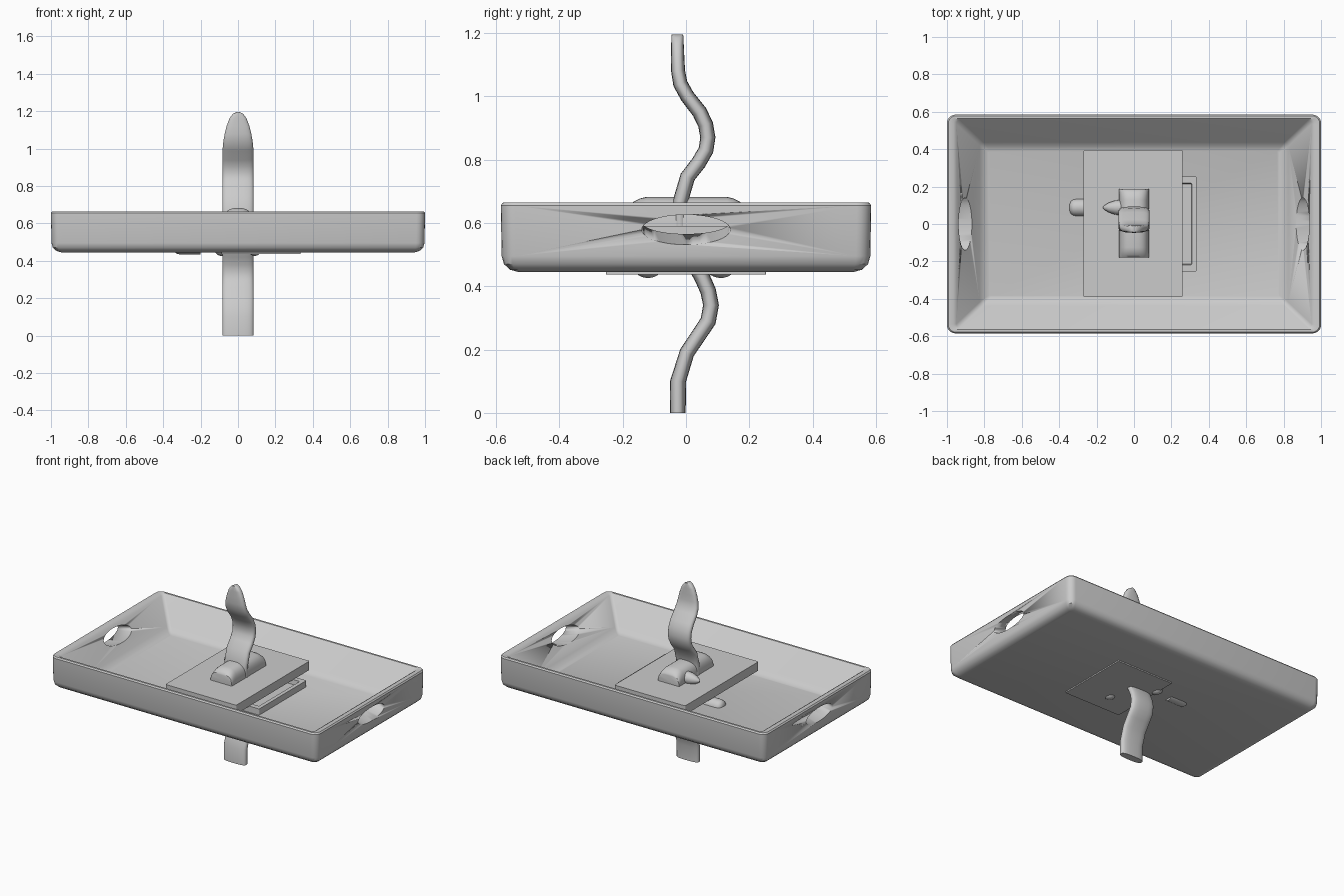
import bpy, bmesh, math
from mathutils import Matrix

if "Cube" in bpy.data.objects:
    bpy.data.objects.remove(bpy.data.objects["Cube"])


def finish(bm, name, angle=35):
    bmesh.ops.recalc_face_normals(bm, faces=bm.faces)
    me = bpy.data.meshes.new(name)
    bm.to_mesh(me)
    bm.free()
    ob = bpy.data.objects.new(name, me)
    bpy.context.collection.objects.link(ob)
    bpy.ops.object.select_all(action='DESELECT')
    ob.select_set(True)
    bpy.context.view_layer.objects.active = ob
    bpy.ops.object.shade_smooth_by_angle(angle=math.radians(angle))
    return ob


def loft(name, rings, angle=35):
    """Skin a list of closed point rings and cap both ends."""
    bm = bmesh.new()
    rows = [[bm.verts.new(p) for p in ring] for ring in rings]
    n = len(rows[0])
    for a, b in zip(rows, rows[1:]):
        for i in range(n):
            j = (i + 1) % n
            bm.faces.new((a[i], a[j], b[j], b[i]))
    bm.faces.new(rows[0])
    bm.faces.new(rows[-1])
    return finish(bm, name, angle)


def rounded_rect(hx, hy, r, z, cx=0.0, cy=0.0, seg=5):
    pts = []
    for k, (sx, sy) in enumerate(((1, 1), (-1, 1), (-1, -1), (1, -1))):
        for i in range(seg + 1):
            a = math.pi / 2 * (k + i / seg)
            pts.append((cx + sx * (hx - r) + r * math.cos(a),
                        cy + sy * (hy - r) + r * math.sin(a), z))
    return pts


def ellipsoid(name, loc, size):
    bm = bmesh.new()
    bmesh.ops.create_uvsphere(bm, u_segments=20, v_segments=12, radius=1,
                              matrix=Matrix.Translation(loc) @ Matrix.Diagonal((*size, 1)))
    return finish(bm, name)


# Tray: outer wall, rim and sloping inner walls in one skin
tray = loft("tray", [
    rounded_rect(.945, .53, .02, .445),
    rounded_rect(.97, .555, .03, .452),
    rounded_rect(.99, .575, .04, .470),
    rounded_rect(.997, .582, .045, .495),
    rounded_rect(1.0, .585, .045, .655),
    rounded_rect(.993, .578, .04, .664),
    rounded_rect(.965, .565, .03, .664),
    rounded_rect(.95, .555, .02, .655),
    rounded_rect(.825, .437, .02, .52),
    rounded_rect(.803, .415, .015, .50),
    rounded_rect(.775, .39, .01, .49)])

# Oval hand holes, tilted up towards the inside
for s in (1, -1):
    bm = bmesh.new()
    tilt = math.radians(14.5)
    m = (Matrix.Translation((s * 1.0, 0, .578))
         @ Matrix.Rotation(s * (math.pi / 2 + tilt), 4, 'Y')
         @ Matrix.Diagonal((.046, .14, 1, 1)))
    bmesh.ops.create_cone(bm, cap_ends=True, segments=40, radius1=1, radius2=1, depth=.5, matrix=m)
    cutter = finish(bm, "hand_hole_cutter")
    cutter.hide_render = True
    mod = tray.modifiers.new("hand_hole", 'BOOLEAN')
    mod.object = cutter
    mod.operation = 'DIFFERENCE'
    mod.solver = 'EXACT'
    bpy.context.view_layer.objects.active = tray
    bpy.ops.object.modifier_apply(modifier=mod.name)
    bpy.data.objects.remove(cutter)

# Raised plate
loft("plate", [rounded_rect(.265, .393, .008, z, -.005, .002) for z in (.53, .59)])

# Base frame under the plate, with a recess
c = .1225
loft("base_frame", [
    rounded_rect(.2125, .253, .006, .437, c),
    rounded_rect(.2125, .253, .006, .532, c),
    rounded_rect(.187, .218, .006, .532, c),
    rounded_rect(.184, .214, .006, .50, c)])

# Half-round block that holds the strap
rings = []
for y, k in ((-.18, .62), (-.178, .72), (-.165, .85), (-.145, .95), (-.125, 1),
             (.13, 1), (.15, .95), (.17, .85), (.185, .72), (.188, .62)):
    ring = []
    for i in range(17):
        a = math.pi * i / 16
        ca, sa = math.cos(a), math.sin(a)
        ring.append((.08 * math.copysign(abs(ca) ** .7, ca), y, .585 + .097 * k * sa ** .7))
    rings.append(ring)
loft("strap_block", rings)

# Wavy strap: (z, y, half width, half thickness)
path = [(0, -.026, .083, .025), (.1, -.025, .083, .025), (.145, -.011, .083, .024),
        (.19, .003, .083, .024), (.245, .04, .083, .024), (.29, .07, .083, .025),
        (.34, .079, .083, .025), (.385, .07, .083, .025), (.43, .05, .083, .025),
        (.5, .01, .083, .025), (.58, -.02, .083, .024), (.66, -.02, .083, .024),
        (.745, .005, .083, .024), (.79, .04, .083, .024), (.83, .063, .083, .024),
        (.87, .069, .083, .024), (.91, .062, .083, .024), (.95, .043, .083, .024),
        (1.0, .004, .082, .023), (1.04, -.018, .078, .023), (1.08, -.025, .071, .022),
        (1.12, -.026, .061, .021), (1.16, -.027, .046, .02), (1.185, -.027, .028, .019),
        (1.195, -.027, .008, .018)]
rings = []
for k, (z, y, w, t) in enumerate(path):
    a, b = path[max(k - 1, 0)], path[min(k + 1, len(path) - 1)]
    ang = math.atan2(b[1] - a[1], b[0] - a[0]) if 0 < k < len(path) - 1 else 0
    ring = []
    for i in range(24):
        u = 2 * math.pi * i / 24
        cu, su = math.cos(u), math.sin(u)
        d = t * math.copysign(abs(su) ** .7, su)
        ring.append((w * math.copysign(abs(cu) ** .7, cu),
                     y + d * math.cos(ang), z - d * math.sin(ang)))
    rings.append(ring)
loft("strap", rings, 40)

# Rounded peg poking out from under the plate
peg = []
for x, r in ((-.2, .047), (-.305, .047), (-.325, .044), (-.338, .034), (-.345, .018)):
    peg.append([(x, .088 + r * math.cos(2 * math.pi * i / 20),
                 .48 + r * math.sin(2 * math.pi * i / 20)) for i in range(20)])
loft("side_peg", peg)

# Pointed catch beside the strap
catch = []
for x, r in ((-.05, .042), (-.10, .038), (-.135, .026), (-.158, .012), (-.166, .003)):
    catch.append([(x, .088 + r * math.cos(2 * math.pi * i / 20),
                   .612 + r * math.sin(2 * math.pi * i / 20)) for i in range(20)])
loft("catch", catch)

# Small feet showing through the underside
for i, (x, y) in enumerate(((.09, -.12), (-.09, .11))):
    ellipsoid("foot_%d" % (i + 1), (x, y, .46), (.035, .045, .034))
